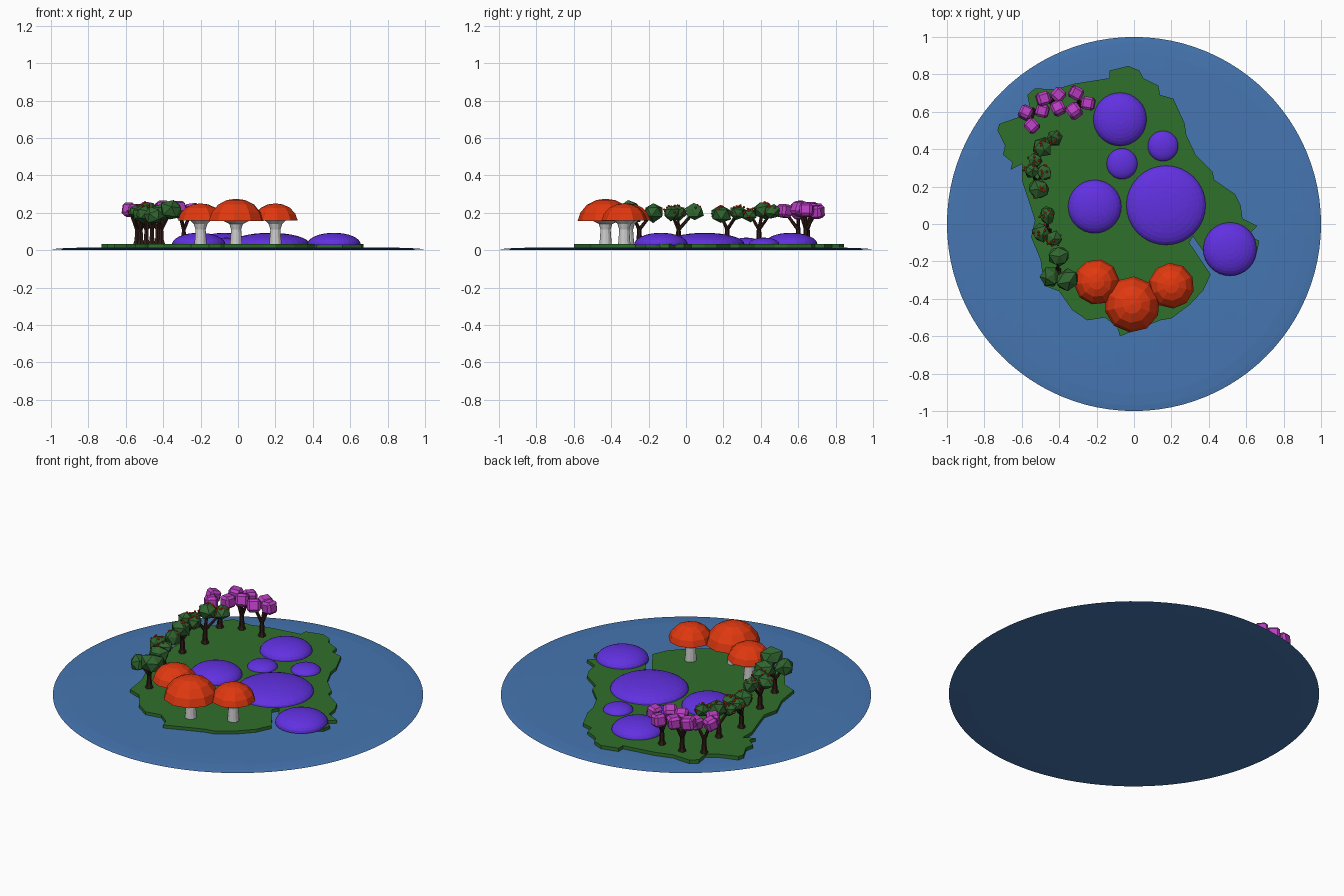
import bpy, bmesh, math, random
from mathutils import Vector, Matrix

if "Cube" in bpy.data.objects:
    bpy.data.objects.remove(bpy.data.objects["Cube"])

random.seed(4)

def mat(name, rgb):
    m = bpy.data.materials.new(name)
    m.diffuse_color = (*rgb, 1)
    m.use_nodes = True
    m.node_tree.nodes["Principled BSDF"].inputs["Base Color"].default_value = m.diffuse_color
    return m

WATER = mat("water_blue", (0.06, 0.18, 0.44))
GRASS = mat("grass_green", (0.03, 0.16, 0.025))
LEAF = mat("leaf_green", (0.03, 0.13, 0.03))
PURPLE = mat("mound_purple", (0.12, 0.03, 0.75))
RED = mat("cap_red", (0.75, 0.04, 0.005))
PINK = mat("blossom_pink", (0.5, 0.05, 0.55))
BARK = mat("bark_brown", (0.03, 0.012, 0.008))

def finish(name, bm, material=None, smooth=False):
    bmesh.ops.recalc_face_normals(bm, faces=bm.faces)
    me = bpy.data.meshes.new(name)
    bm.to_mesh(me)
    bm.free()
    for p in me.polygons:
        p.use_smooth = smooth
    ob = bpy.data.objects.new(name, me)
    bpy.context.collection.objects.link(ob)
    if material:
        me.materials.append(material)
    return ob

def lathe(name, profile, n, loc=(0, 0), material=None, rot=0.0):
    """Spin (radius, z) points round a vertical axis; radius 0 is a pole."""
    bm = bmesh.new()
    rings = []
    for r, z in profile:
        k = n if r > 0 else 1
        rings.append([bm.verts.new((loc[0] + r * math.cos(rot + 2 * math.pi * i / n),
                                    loc[1] + r * math.sin(rot + 2 * math.pi * i / n), z))
                      for i in range(k)])
    for a, b in zip(rings, rings[1:]):
        for i in range(n):
            vs = [a[i % len(a)], a[(i + 1) % n % len(a)],
                  b[(i + 1) % n % len(b)], b[i % len(b)]]
            bm.faces.new(list(dict.fromkeys(vs)))
    return finish(name, bm, material)

def limb(bm, a, b, r1, r2):
    """Tapered six-sided branch from a to b."""
    a, b = Vector(a), Vector(b)
    d = b - a
    m = Matrix.Translation((a + b) / 2) @ d.to_track_quat('Z', 'Y').to_matrix().to_4x4()
    bmesh.ops.create_cone(bm, cap_ends=True, segments=6, radius1=r1, radius2=r2,
                          depth=d.length, matrix=m)

def spin():
    return Matrix.Rotation(random.uniform(0, 6), 4, 'Z') @ Matrix.Rotation(random.uniform(-.4, .4), 4, 'X')

# water: very thin lens with concentric rings
lathe("water", [(0, 0), (0.5, 0), (0.9, 0.001), (1, 0.004), (0.97, 0.008), (0.91, 0.012),
                (0.84, 0.0135), (0.77, 0.0145), (0.69, 0.015), (0.6, 0.0155), (0, 0.016)],
      96, material=WATER)

# island: ragged coast outline, extruded
coast = [(-.03, .845), (-.13, .82), (-.13, .78), (-.32, .75), (-.42, .72), (-.53, .725),
         (-.57, .69), (-.555, .61), (-.62, .57), (-.72, .535), (-.73, .50), (-.69, .42),
         (-.70, .37), (-.65, .33), (-.66, .29), (-.60, .32), (-.60, .235), (-.555, .10),
         (-.53, .02), (-.55, -.07), (-.50, -.19), (-.48, -.33), (-.40, -.36), (-.33, -.46),
         (-.25, -.515), (-.155, -.50), (-.09, -.55), (-.075, -.60), (0, -.57), (.14, -.515),
         (.20, -.505), (.30, -.43), (.37, -.355), (.41, -.27), (.295, -.10), (.315, -.065),
         (.42, -.22), (.56, -.22), (.66, -.14), (.67, -.09), (.61, -.06), (.66, -.01),
         (.58, .03), (.57, .10), (.54, .16), (.43, .235), (.42, .28), (.33, .37),
         (.28, .475), (.27, .54), (.21, .67), (.14, .69), (.13, .74), (.05, .78), (.03, .82)]
bm = bmesh.new()
base = bm.faces.new([bm.verts.new((x, y, 0.003)) for x, y in coast])
ext = bmesh.ops.extrude_face_region(bm, geom=[base])["geom"]
for v in ext:
    if isinstance(v, bmesh.types.BMVert):
        v.co.z = 0.034
# keep the lower face so the slab is closed
if not any(all(abs(v.co.z - .003) < 1e-5 for v in f.verts) for f in bm.faces):
    bm.faces.new([v for v in bm.verts if v.co.z < 0.01][:len(coast)])
finish("island", bm, GRASS)

# purple mounds: flattened half spheres (x, y, radius, height)
for x, y, r, h in [(-.075, .56, .143, .062), (.155, .417, .082, .036), (-.064, .322, .083, .036),
                   (-.21, .093, .143, .062), (.171, .10, .213, .062), (.513, -.134, .143, .062)]:
    prof = [(0, .028), (r, .028)]
    prof += [(r * math.cos(a * math.pi / 16), .031 + h * math.sin(a * math.pi / 16)) for a in range(8)]
    prof.append((0, .031 + h))
    lathe("purple_mound", prof, 32, (x, y), PURPLE)

# mushrooms (x, y, cap radius, rim z, top z)
for x, y, r, z0, z1 in [(-.01, -.43, .15, .155, .275), (-.20, -.31, .122, .16, .25),
                        (.20, -.33, .122, .16, .25)]:
    h = z1 - z0
    lathe("mushroom_cap", [(0, z0 + .015), (r * .6, z0 + .008), (r, z0), (r * .9, z0 + h * .38),
                           (r * .66, z0 + h * .74), (r * .34, z0 + h * .94), (0, z1)],
          10, (x, y), RED, random.uniform(0, 1))
    lathe("mushroom_stem", [(0, .03), (.033, .03), (.030, .07), (.027, .11), (.036, .14),
                            (r * .52, z0 + .006), (0, z0 + .012)], 12, (x, y))

def tree(kind, root, blobs, berries):
    """Trunk, one branch per leaf clump, faceted clumps, optional berries."""
    root = Vector(root)
    fork = root + Vector((0, 0, .09))
    wood, leaves, fruit = bmesh.new(), bmesh.new(), bmesh.new()
    limb(wood, root, root + Vector((0, 0, .025)), .024, .015)
    limb(wood, root + Vector((0, 0, .02)), fork, .015, .011)
    for x, y, z, r in blobs:
        c = Vector((x, y, z))
        limb(wood, fork - Vector((0, 0, .01)), c, .010, .007)
        m = Matrix.Translation(c) @ spin()
        if kind == "blossom":
            cube = bmesh.ops.create_cube(leaves, size=r * 1.7, matrix=m)["verts"]
            edges = list({e for v in cube for e in v.link_edges})
            bmesh.ops.bevel(leaves, geom=edges, offset=r * .32, segments=1, affect='EDGES')
        else:
            vs = bmesh.ops.create_icosphere(leaves, subdivisions=1, radius=r, matrix=m)["verts"]
            for v in vs:
                d = (v.co - c) * random.uniform(.9, 1.25)
                d.z *= .9
                v.co = c + d
        for _ in range(7 if berries else 0):
            a, e = random.uniform(0, 6.28), random.uniform(-.3, 1.3)
            p = c + Vector((math.cos(a) * math.cos(e), math.sin(a) * math.cos(e), math.sin(e) * .9)) * r * .95
            bmesh.ops.create_icosphere(fruit, subdivisions=1, radius=.007, matrix=Matrix.Translation(p))
    finish(kind + "_tree_trunk", wood, BARK)
    finish(kind + "_tree_foliage", leaves, PINK if kind == "blossom" else LEAF)
    if berries:
        finish("berries", fruit, RED)
    else:
        fruit.free()

# green trees along the left shore
tree("berry", (-.49, .39, .03), [(-.43, .46, .205, .042), (-.49, .41, .215, .05), (-.53, .345, .19, .04)], True)
tree("berry", (-.52, .22, .03), [(-.55, .285, .205, .042), (-.48, .275, .20, .042), (-.51, .185, .19, .052)], True)
tree("berry", (-.46, -.04, .03), [(-.465, .045, .205, .045), (-.495, -.045, .20, .048), (-.43, -.08, .20, .044)], True)
tree("leafy", (-.41, -.25, .03), [(-.40, -.175, .205, .055), (-.355, -.30, .215, .06), (-.45, -.285, .185, .05)], False)

# pink blossom trees at the back left
tree("blossom", (-.54, .60, .03), [(-.58, .595, .215, .04), (-.545, .525, .21, .041), (-.49, .605, .20, .04)], False)
tree("blossom", (-.43, .65, .03), [(-.485, .67, .22, .042), (-.405, .69, .215, .042), (-.405, .62, .225, .042)], False)
tree("blossom", (-.29, .64, .03), [(-.31, .70, .205, .041), (-.245, .645, .215, .041), (-.32, .605, .22, .043)], False)
